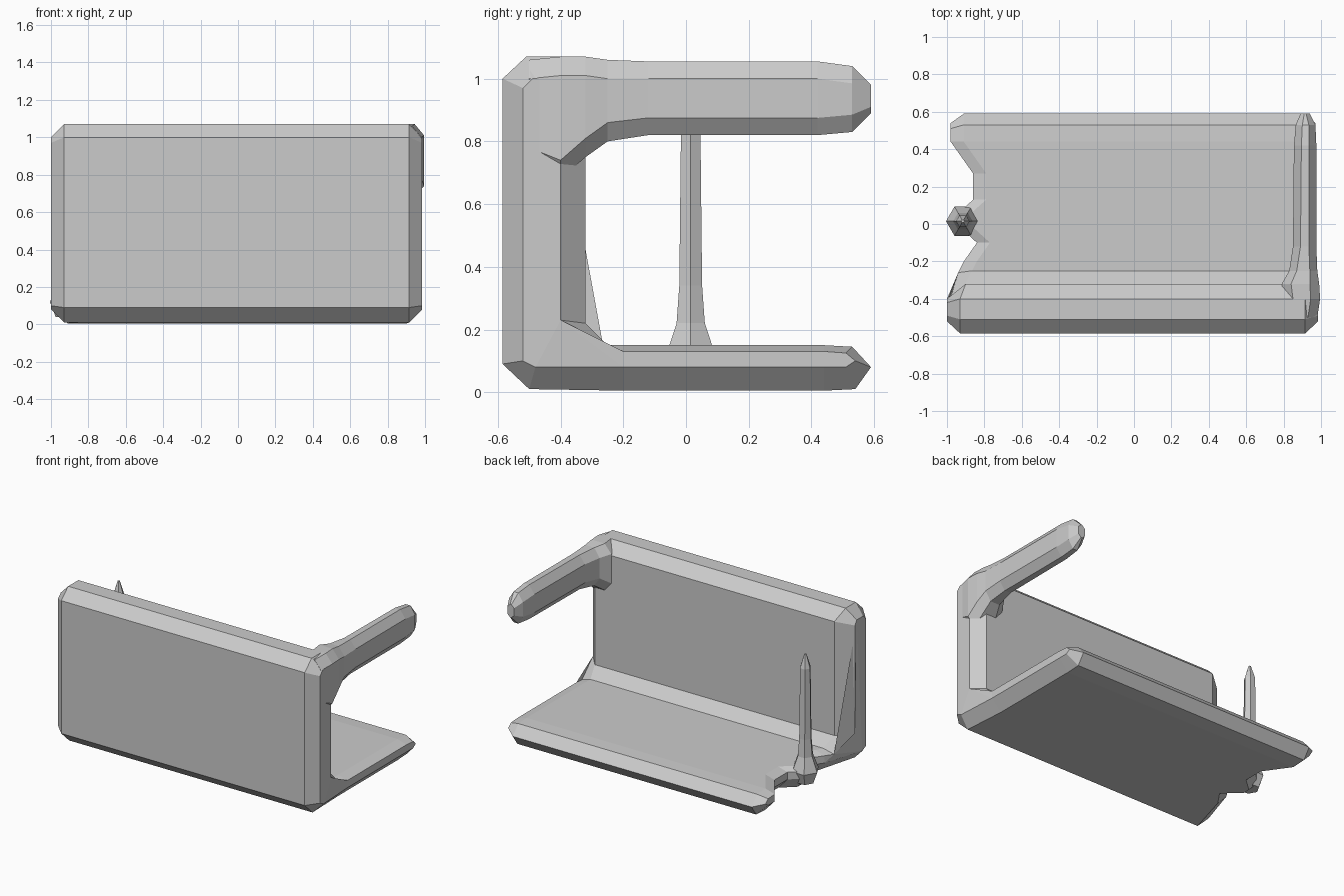
import bpy, bmesh, math

if "Cube" in bpy.data.objects:
    bpy.data.objects.remove(bpy.data.objects["Cube"])


def skin(name, rings):
    """Skin matching closed rings of points and cap both ends."""
    bm = bmesh.new()
    loops = [[bm.verts.new(p) for p in ring] for ring in rings]
    n = len(rings[0])
    for a, b in zip(loops, loops[1:]):
        for i in range(n):
            j = (i + 1) % n
            bm.faces.new((a[i], a[j], b[j], b[i]))
    caps = [bm.faces.new(loops[0]), bm.faces.new(loops[-1])]
    bmesh.ops.triangulate(bm, faces=caps)
    bmesh.ops.recalc_face_normals(bm, faces=bm.faces)
    mesh = bpy.data.meshes.new(name)
    bm.to_mesh(mesh)
    bm.free()
    obj = bpy.data.objects.new(name, mesh)
    bpy.context.collection.objects.link(obj)
    return obj


# Left edge of the floor: (y, x) with a scooped notch around the post
edge = [(-0.38, -1.0), (-0.2, -0.91), (-0.1, -0.84), (0.0, -0.95),
        (0.05, -0.95), (0.13, -0.86), (0.27, -0.86), (0.44, -0.98)]


def left_x(y):
    if y <= edge[0][0]:
        return edge[0][1]
    for (y0, x0), (y1, x1) in zip(edge, edge[1:]):
        if y <= y1:
            return x0 + (x1 - x0) * (y - y0) / (y1 - y0)
    return edge[-1][1]


# L-shaped wall and floor: full section, and smaller section at the ends
mid = [y for y, x in edge[1:]]
full = ([(-0.50, 0.01), (-0.585, 0.09), (-0.585, 1.0), (-0.51, 1.07),
         (-0.40, 1.07), (-0.32, 1.0), (-0.32, 0.22), (-0.25, 0.15)]
        + [(y, 0.15) for y in mid]
        + [(0.53, 0.145), (0.59, 0.08), (0.54, 0.01)]
        + [(y, 0.005) for y in reversed(mid)])
end = ([(-0.48, 0.08), (-0.52, 0.10), (-0.52, 0.97), (-0.49, 1.0),
        (-0.42, 1.0), (-0.40, 0.97), (-0.40, 0.23), (-0.26, 0.125)]
       + [(y, 0.13) for y in mid]
       + [(0.51, 0.125), (0.54, 0.10), (0.51, 0.08)]
       + [(y, 0.08) for y in reversed(mid)])


def right_x(y):
    return 0.985 if y < -0.3 else 0.97


skin("wall_and_floor", [
    [(left_x(y), y, z) for y, z in end],
    [(left_x(y) + 0.07, y, z) for y, z in full],
    [(-0.66, y, z) for y, z in full],
    [(right_x(y) - 0.07, y, z) for y, z in full],
    [(right_x(y), y, z) for y, z in end],
])


def octagon(y, x0, x1, z0, z1, bx, bz):
    return [(x, y, z) for x, z in [
        (x0 + bx, z0), (x1 - bx, z0), (x1, z0 + bz), (x1, z1 - bz),
        (x1 - bx, z1), (x0 + bx, z1), (x0, z1 - bz), (x0, z0 + bz)]]


# Arm running back from the right top corner, flared where it joins the wall
skin("arm", [octagon(*r) for r in [
    (-0.50, 0.82, 0.98, 0.72, 1.06, 0.05, 0.06),
    (-0.40, 0.80, 0.995, 0.68, 1.07, 0.05, 0.06),
    (-0.32, 0.79, 0.99, 0.75, 1.07, 0.05, 0.06),
    (-0.25, 0.83, 0.98, 0.80, 1.06, 0.04, 0.06),
    (-0.12, 0.85, 0.975, 0.82, 1.055, 0.04, 0.055),
    (0.42, 0.855, 0.975, 0.82, 1.055, 0.04, 0.055),
    (0.53, 0.865, 0.97, 0.83, 1.04, 0.035, 0.055),
    (0.59, 0.89, 0.94, 0.89, 0.98, 0.02, 0.02)]])

# Slim post standing in the notch, with flared foot and pointed tip
skin("post", [[(-0.915 + r * math.cos(k * math.pi / 3),
                0.015 + r * math.sin(k * math.pi / 3), z) for k in range(6)]
              for z, r in [(0.04, 0.06), (0.12, 0.09), (0.22, 0.052),
                           (0.34, 0.042), (0.82, 0.036), (0.91, 0.008)]])
